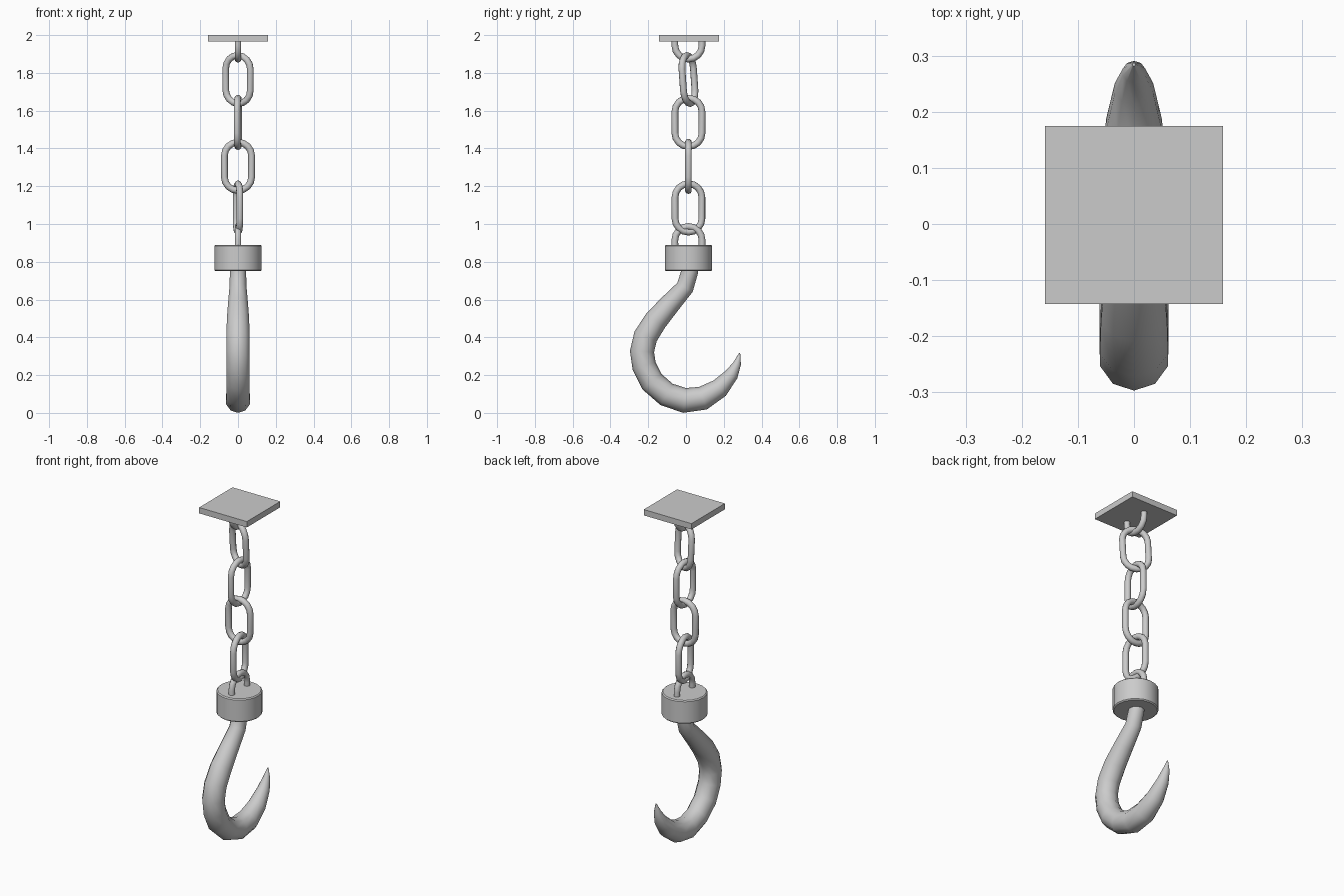
import bpy, bmesh, math
from mathutils import Vector, Matrix

if "Cube" in bpy.data.objects:
    bpy.data.objects.remove(bpy.data.objects["Cube"])

steel = bpy.data.materials.new("grey_steel")
steel.diffuse_color = (0.6, 0.6, 0.6, 1)
steel.use_nodes = True
steel.node_tree.nodes["Principled BSDF"].inputs["Base Color"].default_value = steel.diffuse_color
CY = 0.013  # y of the chain axis


def finish(name, bm, angle=None):
    bmesh.ops.recalc_face_normals(bm, faces=bm.faces)
    me = bpy.data.meshes.new(name)
    bm.to_mesh(me)
    bm.free()
    me.materials.append(steel)
    ob = bpy.data.objects.new(name, me)
    bpy.context.collection.objects.link(ob)
    if angle:
        bpy.ops.object.select_all(action='DESELECT')
        ob.select_set(True)
        bpy.context.view_layer.objects.active = ob
        bpy.ops.object.shade_smooth_by_angle(angle=math.radians(angle))
    return ob


def sweep(name, path, radii, sides, closed=False):
    """Round tube along a path lying in the YZ plane."""
    bm = bmesh.new()
    n = len(path)
    pts = [Vector((0, y, z)) for y, z in path]
    side = Vector((1, 0, 0))
    rings = []
    for i, p in enumerate(pts):
        a = pts[(i - 1) % n] if closed else pts[max(i - 1, 0)]
        b = pts[(i + 1) % n] if closed else pts[min(i + 1, n - 1)]
        out = (b - a).normalized().cross(side)
        rings.append([bm.verts.new(p + radii[i] * (out * math.cos(t) + side * math.sin(t)))
                      for t in (2 * math.pi * k / sides for k in range(sides))])
    for i in range(n if closed else n - 1):
        r, s = rings[i], rings[(i + 1) % n]
        for k in range(sides):
            m = (k + 1) % sides
            bm.faces.new((r[k], r[m], s[m], s[k]))
    if not closed:
        bm.faces.new(rings[0])
        bm.faces.new(rings[-1])
    return finish(name, bm, 50)


# chain link dimensions
HALF_W, STRAIGHT, WIRE, ARC = 0.072, 0.056, 0.018, 8


def arc(cz, sign):
    return [(sign * HALF_W * math.cos(math.pi * i / ARC),
             cz + sign * HALF_W * math.sin(math.pi * i / ARC)) for i in range(ARC + 1)]


def link(name, z, turn, tilt=0):
    path = arc(STRAIGHT, 1) + arc(-STRAIGHT, -1)
    ob = sweep(name, path, [WIRE] * len(path), 10, True)
    ob.matrix_world = (Matrix.Translation((0, CY, z)) @ Matrix.Rotation(math.radians(tilt), 4, 'X')
                       @ Matrix.Rotation(math.radians(turn), 4, 'Z'))


def half_link(name, arc_z, end_z, sign):
    path = arc(arc_z, sign)
    path = [(path[0][0], end_z)] + path + [(path[-1][0], end_z)]
    sweep(name, path, [WIRE] * len(path), 10).location.y = CY


# ceiling plate
bm = bmesh.new()
bmesh.ops.create_cube(bm, size=1, matrix=Matrix.Translation((0, 0.016, 1.9825))
                      @ Matrix.Diagonal((0.317, 0.317, 0.035, 1)))
finish("ceiling_plate", bm)

# chain (turn is measured from the YZ plane)
half_link("top_half_link", 1.945, 1.98, -1)
link("chain_link_1", 1.765, 65, 4)
link("chain_link_2", 1.538, -4)
link("chain_link_3", 1.305, 90)
link("chain_link_4", 1.085, 8)
half_link("bottom_half_link", 0.915, 0.86, 1)

# collar with softened rims
bm = bmesh.new()
bmesh.ops.create_cone(bm, cap_ends=True, segments=20, radius1=0.125, radius2=0.125, depth=0.14,
                      matrix=Matrix.Translation((0, CY, 0.82)))
rims = [e for e in bm.edges if abs(e.verts[0].co.z - e.verts[1].co.z) < 0.01]
bmesh.ops.bevel(bm, geom=rims, offset=0.006, segments=1, affect='EDGES')
finish("collar", bm, 40)

# hook: centre line y, z and thickness, tapering to the tip
hook = [(0.02, 0.78, 0.045), (0.02, 0.75, 0.045), (-0.005, 0.665, 0.047), (-0.087, 0.574, 0.055),
        (-0.16, 0.49, 0.062), (-0.214, 0.405, 0.064), (-0.233, 0.325, 0.064), (-0.222, 0.25, 0.064),
        (-0.18, 0.165, 0.065), (-0.103, 0.098, 0.065), (-0.008, 0.066, 0.066), (0.09, 0.078, 0.063),
        (0.178, 0.131, 0.052), (0.242, 0.204, 0.036), (0.271, 0.262, 0.021), (0.284, 0.317, 0.003)]
sweep("hook", [h[:2] for h in hook], [h[2] for h in hook], 10)
